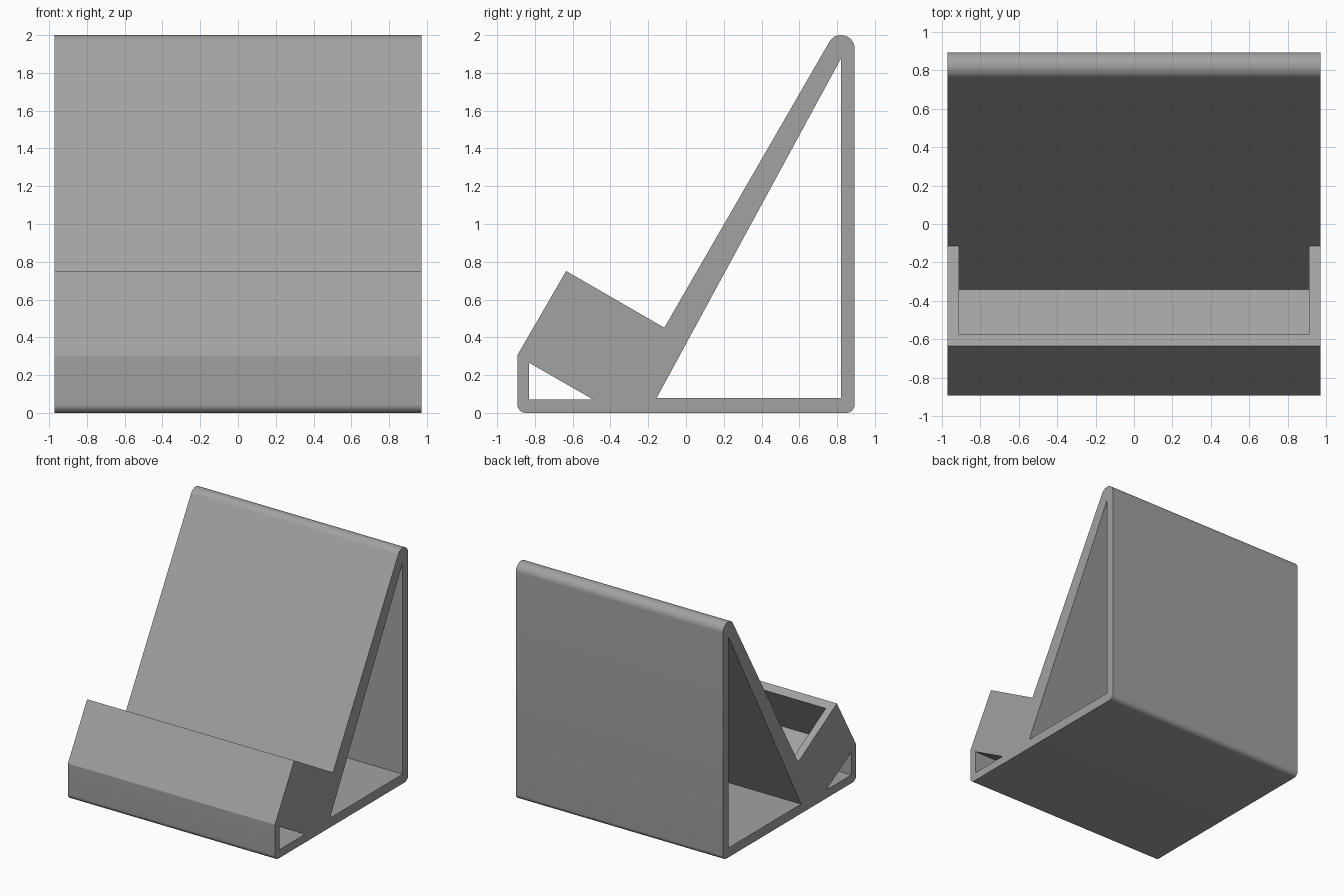
import bpy
import bmesh
from math import cos, sin, radians
from mathutils import Vector

cube = bpy.data.objects.get("Cube")
if cube:
    bpy.data.objects.remove(cube, do_unlink=True)

HALF_WIDTH = 0.972
POCKET_HALF = 0.91
DEPTH = 0.893
UP = Vector((cos(radians(60)), sin(radians(60))))    # up the backrest
OUT = Vector((-UP.y, UP.x))                          # away from the backrest


def arc(cy, cz, r, start, end, steps):
    """Points of an arc in the side plane."""
    angles = [radians(start + (end - start) * i / steps) for i in range(steps + 1)]
    return [Vector((cy + r * cos(a), cz + r * sin(a))) for a in angles]


def walls(bm, loop, x0, x1):
    """Closed profile swept from x0 to x1, without end caps."""
    rings = [[bm.verts.new((x, p.x, p.y)) for p in loop] for x in (x0, x1)]
    for i in range(len(loop)):
        j = (i + 1) % len(loop)
        bm.faces.new((rings[0][i], rings[0][j], rings[1][j], rings[1][i]))


# Outer side profile: rounded base corners, rounded top, leaning backrest, lip
R, TOP_R = 0.045, 0.072
outline = arc(R - DEPTH, R, R, 180, 270, 10)
outline += arc(DEPTH - R, R, R, 270, 360, 10)
outline += arc(DEPTH - TOP_R, 2 - TOP_R, TOP_R, 0, 150, 24)
seat_edge = outline[-1] - UP * 1.747
lip_inner = seat_edge + OUT * 0.53
lip_outer = seat_edge + OUT * 0.6
lip_base = Vector((-DEPTH, 0.305))
pocket_back = seat_edge - UP * 0.45
pocket_front = lip_inner - UP * 0.45

side_loop = outline + [seat_edge, lip_inner, lip_outer, lip_base]
middle_loop = outline + [seat_edge, pocket_back, pocket_front,
                         lip_inner, lip_outer, lip_base]

# Triangular tunnels running through the full width
rear_hole = [Vector(p) for p in ((-0.155, 0.08), (0.82, 0.08), (0.82, 1.875))]
front_hole = [Vector(p) for p in ((-0.83, 0.265), (-0.83, 0.07), (-0.49, 0.07))]

bm = bmesh.new()
walls(bm, side_loop, -HALF_WIDTH, -POCKET_HALF)
walls(bm, middle_loop, -POCKET_HALF, POCKET_HALF)
walls(bm, side_loop, POCKET_HALF, HALF_WIDTH)
for hole in (rear_hole, front_hole):
    walls(bm, hole, -HALF_WIDTH, HALF_WIDTH)

# Side caps with the tunnel openings left free, and pocket end walls
for x in (-HALF_WIDTH, HALF_WIDTH):
    rim = [e for e in bm.edges if all(abs(v.co.x - x) < 1e-5 for v in e.verts)]
    bmesh.ops.triangle_fill(bm, use_beauty=True, edges=rim)
for x in (-POCKET_HALF, POCKET_HALF):
    bm.faces.new([bm.verts.new((x, p.x, p.y)) for p in
                  (seat_edge, pocket_back, pocket_front, lip_inner)])

bmesh.ops.remove_doubles(bm, verts=bm.verts[:], dist=1e-5)
bmesh.ops.recalc_face_normals(bm, faces=bm.faces[:])

mesh = bpy.data.meshes.new("stand_body")
bm.to_mesh(mesh)
bm.free()
stand = bpy.data.objects.new("stand_body", mesh)
bpy.context.collection.objects.link(stand)

# Plain grey plastic
grey = bpy.data.materials.new("plain grey")
grey.use_nodes = True
colour = (0.36, 0.36, 0.36, 1)
grey.diffuse_color = colour
grey.node_tree.nodes["Principled BSDF"].inputs["Base Color"].default_value = colour
mesh.materials.append(grey)

# Smooth rounded corners, sharp everywhere else
bpy.ops.object.select_all(action='DESELECT')
stand.select_set(True)
bpy.context.view_layer.objects.active = stand
bpy.ops.object.shade_smooth_by_angle(angle=radians(20))
